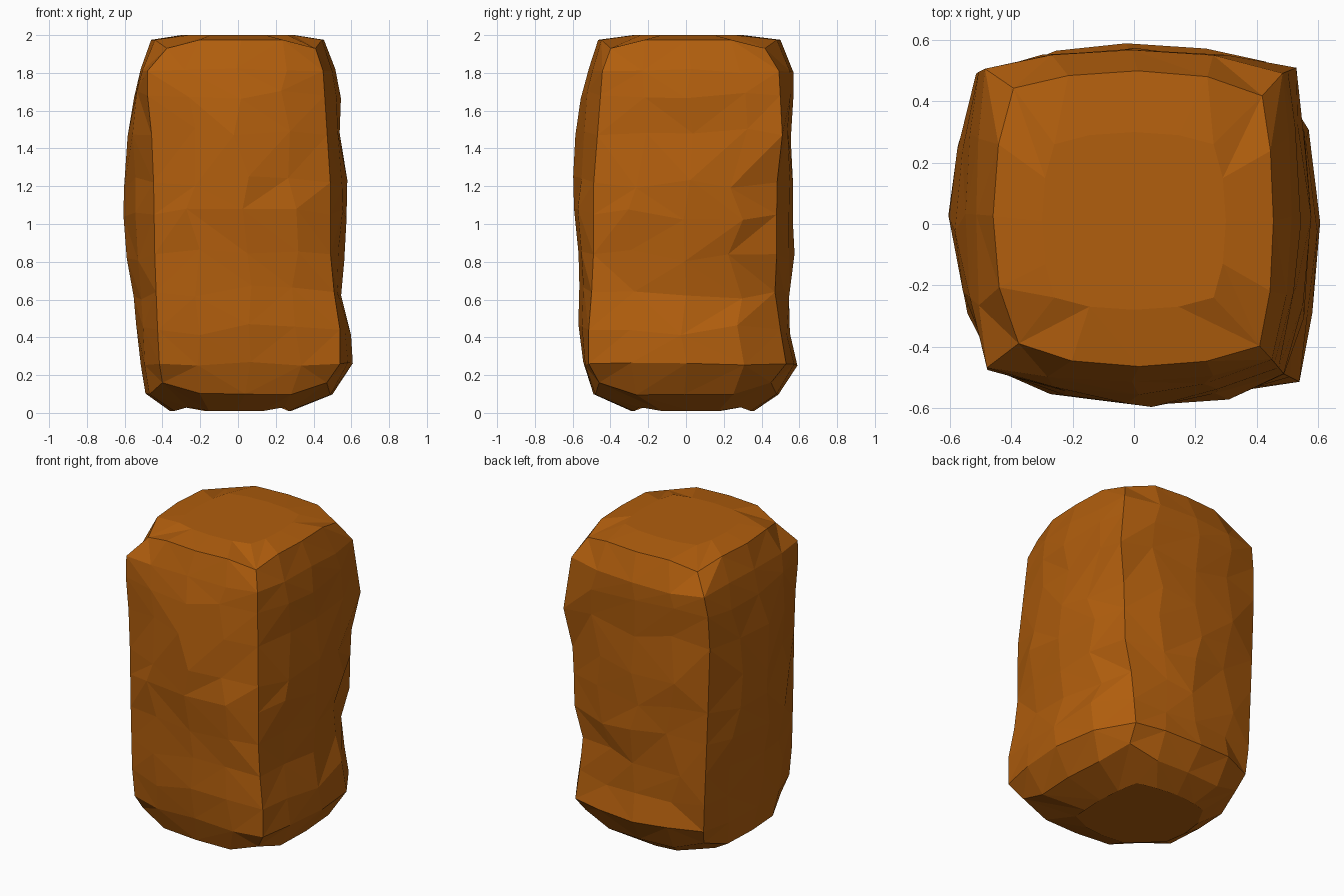
import bpy
import bmesh
import random
from mathutils import Vector

random.seed(4)

default_cube = bpy.data.objects.get("Cube")
if default_cube:
    bpy.data.objects.remove(default_cube, do_unlink=True)

# Courses from base to top:
# height, left, right, front, back bulge limits, corner lift, roughness
COURSES = [
    (0.01, -.36, .28, -.29, .36, .02, 0),
    (0.1, -.49, .5, -.49, .49, .06, .1),
    (0.26, -.515, .61, -.545, .59, 0, .2),
    (0.44, -.54, .6, -.57, .55, 0, .6),
    (0.64, -.56, .55, -.57, .55, 0, .8),
    (0.84, -.59, .565, -.575, .58, 0, .8),
    (1.05, -.615, .58, -.595, .57, 0, .8),
    (1.22, -.605, .58, -.6, .57, 0, .8),
    (1.47, -.585, .54, -.59, .555, 0, .8),
    (1.68, -.55, .545, -.56, .57, 0, .5),
    (1.81, -.515, .515, -.515, .57, 0, .3),
    (1.975, -.46, .455, -.465, .5, -.045, 0),
    (2.0, -.3, .3, -.28, .3, 0, 0),
]

# Corner ridges, counterclockwise from low x, low y: (height, x, y)
RIDGES = [
    [(0, -.25, -.2), (.1, -.4, -.41), (.3, -.42, -.49), (.8, -.44, -.48),
     (1.4, -.45, -.48), (1.79, -.49, -.475), (1.97, -.4, -.42), (2, -.26, -.24)],
    [(0, .22, -.22), (.1, .47, -.46), (.26, .54, -.515), (.46, .54, -.515),
     (.75, .49, -.49), (1.2, .49, -.49), (1.97, .44, -.43), (2, .26, -.24)],
    [(0, .2, .27), (.1, .41, .45), (.26, .43, .53), (.62, .41, .47),
     (.8, .47, .48), (1.2, .48, .48), (1.47, .53, .51), (1.85, .48, .49),
     (1.97, .45, .45), (2, .26, .26)],
    [(0, -.27, .28), (.1, -.43, .43), (.3, -.47, .49), (1, -.5, .49),
     (1.6, -.52, .49), (1.85, -.48, .51), (1.97, -.42, .48), (2, -.26, .26)],
]


def ridge_point(ridge, z):
    """Position on a corner ridge at the given height."""
    for (z0, x0, y0), (z1, x1, y1) in zip(ridge, ridge[1:]):
        if z <= z1:
            return Vector((x0, y0, z)).lerp(Vector((x1, y1, z)), (z - z0) / (z1 - z0))


def course_points(course):
    """One closed outline: four crisp corners joined by bulging sides."""
    z, left, right, front, back, lift, rough = course
    corners = [ridge_point(ridge, z) for ridge in RIDGES]
    points = []
    for i, limit in enumerate((front, right, back, left)):
        start, end = corners[i], corners[(i + 1) % 4]
        axis = 1 - i % 2
        points.append(start + Vector((0, 0, lift)))
        for t, depth, wobble in ((.22, .75, .25), (.5, 1, .1), (.78, .75, .25)):
            t += random.uniform(-.06, .06) * rough
            depth -= random.uniform(-.3, 1) * wobble * rough
            p = start.lerp(end, t)
            p[axis] += (limit - p[axis]) * min(depth, 1)
            p.z = z + random.uniform(-.05, .05) * rough
            points.append(p)
    return points


def build_stone(name, material):
    bm = bmesh.new()
    rings = [[bm.verts.new(p) for p in course_points(c)] for c in COURSES]
    for lower, upper in zip(rings, rings[1:]):
        count = len(lower)
        for i in range(count):
            j = (i + 1) % count
            a, b, c, d = lower[i], lower[j], upper[j], upper[i]
            # Chipped facets come from diagonals in either direction
            if random.random() < .5:
                bm.faces.new((a, b, c))
                bm.faces.new((a, c, d))
            else:
                bm.faces.new((a, b, d))
                bm.faces.new((b, c, d))
    bm.faces.new(list(reversed(rings[0])))
    bm.faces.new(rings[-1])
    bmesh.ops.recalc_face_normals(bm, faces=bm.faces)
    mesh = bpy.data.meshes.new(name)
    bm.to_mesh(mesh)
    bm.free()
    mesh.materials.append(material)
    stone = bpy.data.objects.new(name, mesh)
    bpy.context.collection.objects.link(stone)
    return stone


# Ochre stone colour
ochre = bpy.data.materials.new("ochre_stone")
ochre.use_nodes = True
colour = (.44, .112, .004, 1)
ochre.diffuse_color = colour
shader = ochre.node_tree.nodes["Principled BSDF"]
shader.inputs["Base Color"].default_value = colour
shader.inputs["Roughness"].default_value = .9

build_stone("rock_pillar", ochre)
